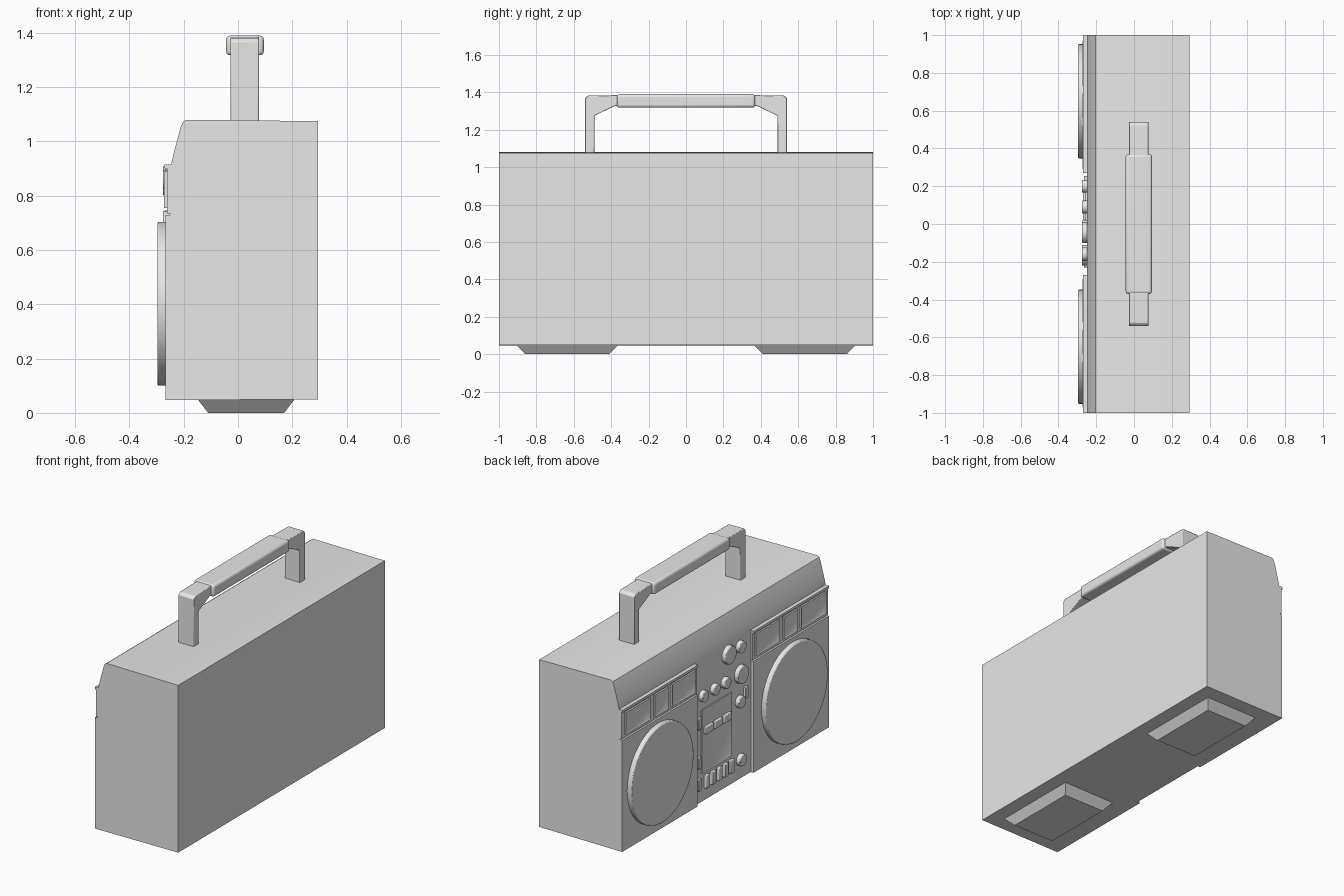
import bpy, bmesh, math
from mathutils import Matrix, Vector

cube = bpy.data.objects.get("Cube")
if cube:
    bpy.data.objects.remove(cube, do_unlink=True)

grey = bpy.data.materials.new("light_grey")
grey.use_nodes = True
grey.diffuse_color = (0.8, 0.8, 0.8, 1)
grey.node_tree.nodes["Principled BSDF"].inputs["Base Color"].default_value = (0.8, 0.8, 0.8, 1)


def finish(name, bm, bevel=0, segments=2):
    bmesh.ops.recalc_face_normals(bm, faces=bm.faces)
    mesh = bpy.data.meshes.new(name)
    bm.to_mesh(mesh)
    bm.free()
    mesh.materials.append(grey)
    mesh.shade_smooth()
    mesh.set_sharp_from_angle(angle=math.radians(35))
    obj = bpy.data.objects.new(name, mesh)
    bpy.context.collection.objects.link(obj)
    if bevel:
        mod = obj.modifiers.new("Bevel", "BEVEL")
        mod.width, mod.segments = bevel, segments
        mod.limit_method = "ANGLE"
    return obj


def box_mesh(x0, x1, y0, y1, z0, z1):
    bm = bmesh.new()
    size = Matrix.Diagonal((x1 - x0, y1 - y0, z1 - z0, 1))
    move = Matrix.Translation(((x0 + x1) / 2, (y0 + y1) / 2, (z0 + z1) / 2))
    bmesh.ops.create_cube(bm, size=1, matrix=move @ size)
    return bm


def box(name, *bounds, bevel=0, segments=2):
    return finish(name, box_mesh(*bounds), bevel, segments)


def framed_box(name, *bounds, rim=0.015, depth=0.006):
    # box whose -x face is a shallow framed recess
    bm = box_mesh(*bounds)
    face = min(bm.faces, key=lambda f: f.calc_center_median().x)
    bmesh.ops.inset_region(bm, faces=[face], thickness=rim)
    bmesh.ops.translate(bm, verts=face.verts, vec=(depth, 0, 0))
    return finish(name, bm)


def disc(name, x0, x1, y, z, radius, sides=32, bevel=0.006):
    bm = bmesh.new()
    turn = Matrix.Rotation(math.pi / 2, 4, "Y")
    bmesh.ops.create_cone(bm, cap_ends=True, segments=sides, radius1=radius, radius2=radius,
                          depth=x1 - x0, matrix=Matrix.Translation(((x0 + x1) / 2, y, z)) @ turn)
    return finish(name, bm, bevel)


def prism(name, points, axis, lo, hi, bevel=0):
    # extrude a profile along x or y; the profile holds (other axis, z)
    bm = bmesh.new()
    place = (lambda a, z: (lo, a, z)) if axis == "x" else (lambda a, z: (a, lo, z))
    face = bm.faces.new([bm.verts.new(place(a, z)) for a, z in points])
    new = bmesh.ops.extrude_face_region(bm, geom=[face])["geom"]
    vec = Vector((hi - lo, 0, 0) if axis == "x" else (0, hi - lo, 0))
    bmesh.ops.translate(bm, vec=vec, verts=[v for v in new if isinstance(v, bmesh.types.BMVert)])
    return finish(name, bm, bevel)


# Main case with sloping upper front
prism("case", [(0.295, 0.05), (-0.25, 0.047), (-0.25, 0.9), (-0.235, 0.965),
               (-0.212, 1.05), (-0.203, 1.072), (-0.19, 1.08), (0.295, 1.075)], "y", -1, 1)

for side, s in (("left", 1), ("right", -1)):
    def span(a, b):
        return sorted((s * a, s * b))

    # Speaker panel, speaker and the tuner band above
    box(side + "_speaker_panel", -0.268, -0.24, *span(0.27, 1), 0.047, 0.73)
    disc(side + "_speaker", -0.297, -0.26, s * 0.65, 0.402, 0.302, 64, 0.006)
    box(side + "_band", -0.262, -0.24, *span(0.27, 1), 0.735, 0.91)
    box(side + "_band_lip", -0.27, -0.24, *span(0.27, 1), 0.9, 0.915)
    for i, (a, b) in enumerate(((0.29, 0.52), (0.56, 0.69), (0.73, 0.97))):
        framed_box(f"{side}_band_window_{i + 1}", -0.272, -0.255, *span(a, b), 0.755, 0.89)

    # Tapered foot
    bm = box_mesh(-0.15, 0.21, *span(0.36, 0.91), 0, 0.052)
    for v in bm.verts:
        if v.co.z < 0.01:
            v.co.x += 0.04 if v.co.x < 0 else -0.04
            v.co.y += 0.05 if abs(v.co.y) < 0.6 and s > 0 or abs(v.co.y) > 0.6 and s < 0 else -0.05
    finish(side + "_foot", bm)

    # Bent handle arm
    arm = [(0.54, 1.06), (0.54, 1.368), (0.525, 1.382), (0.36, 1.385),
           (0.36, 1.33), (0.385, 1.325), (0.49, 1.275), (0.49, 1.06)]
    prism(side + "_handle_arm", [(s * a, z) for a, z in arm], "x", -0.027, 0.077, 0.004)

# Handle grip with shouldered ends
box("handle_grip", -0.044, 0.095, -0.37, 0.37, 1.318, 1.39, bevel=0.014, segments=3)

# Knobs on the centre panel: y, z, radius
knobs = [(-0.045, 0.855, 0.055), (-0.16, 0.86, 0.036), (-0.165, 0.69, 0.055),
         (-0.155, 0.525, 0.036), (-0.165, 0.165, 0.036),
         (0.2, 0.695, 0.034), (0.09, 0.695, 0.034), (-0.015, 0.695, 0.034)]
for i, (y, z, r) in enumerate(knobs):
    disc(f"knob_{i + 1}", -0.276, -0.245, y, z, r, 24, 0.005)

# Tape deck and its keys
framed_box("tape_deck", -0.256, -0.245, -0.08, 0.21, 0.22, 0.61, rim=0.012, depth=0.004)
for i in range(3):
    y = 0.15 - i * 0.088
    box(f"tape_key_{i + 1}", -0.27, -0.245, y - 0.038, y + 0.038, 0.455, 0.5, bevel=0.004)

# Lower slider keys
for i in range(5):
    y = 0.165 - i * 0.06
    box(f"slider_key_{i + 1}", -0.268, -0.245, y - 0.018, y + 0.018, 0.12, 0.2, bevel=0.004)

# Small switches
for i, (y, z) in enumerate(((0.24, 0.54), (0.24, 0.3), (0.24, 0.165), (-0.215, 0.56))):
    box(f"switch_{i + 1}", -0.265, -0.245, y - 0.015, y + 0.015, z - 0.035, z + 0.035, bevel=0.003)
